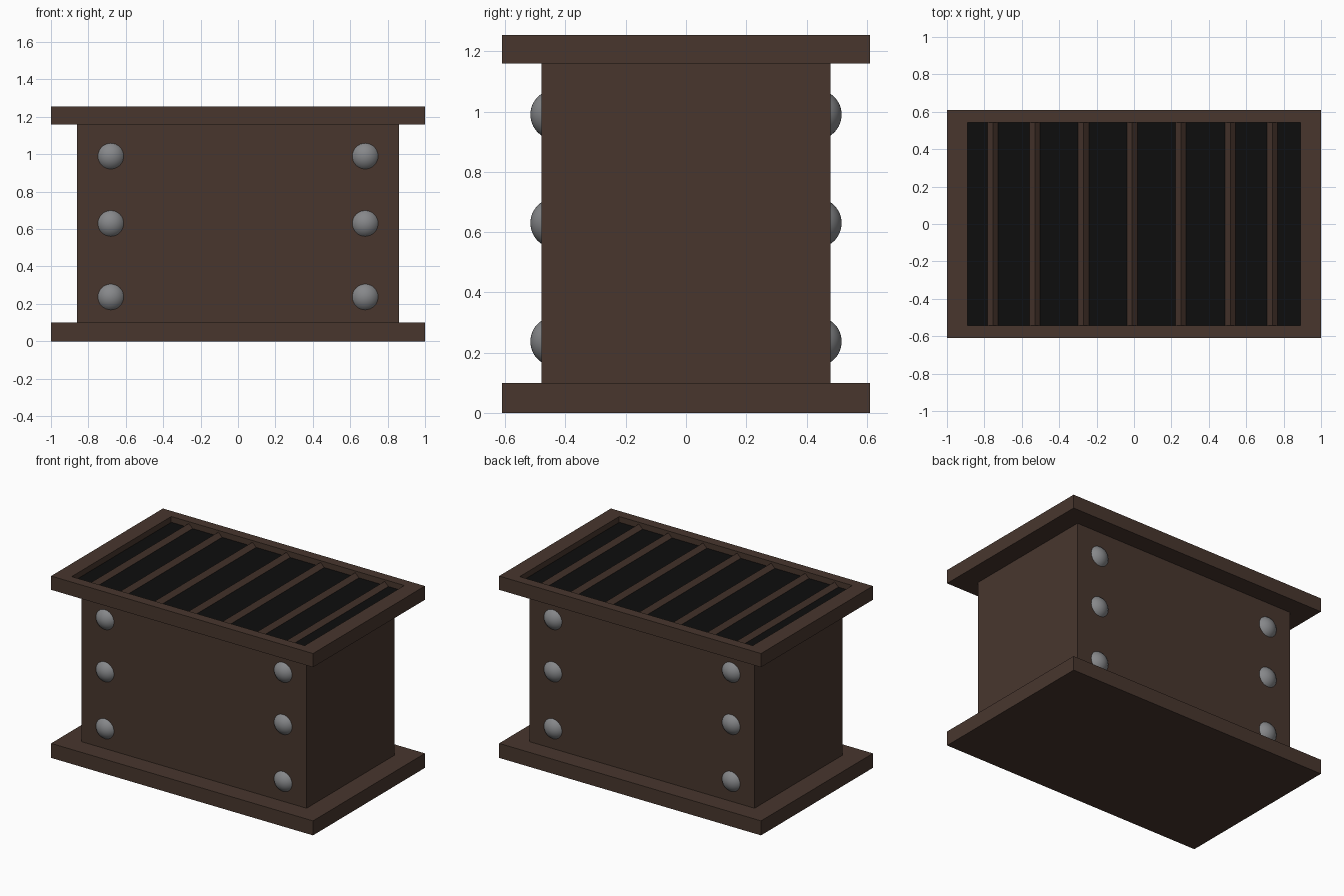
import bpy, bmesh
from math import radians, sin, cos
from mathutils import Matrix, Vector

old = bpy.data.objects.get("Cube")
if old:
    bpy.data.objects.remove(old, do_unlink=True)


def material(name, rgb):
    m = bpy.data.materials.new(name)
    m.use_nodes = True
    m.diffuse_color = (*rgb, 1)
    m.node_tree.nodes["Principled BSDF"].inputs["Base Color"].default_value = (*rgb, 1)
    return m


BROWN = material("dark brown", (0.065, 0.037, 0.027))
BLACK = material("black", (0.004, 0.004, 0.004))
GREY = material("steel grey", (0.24, 0.245, 0.255))


def finish(name, bm, mat):
    bmesh.ops.recalc_face_normals(bm, faces=bm.faces)
    mesh = bpy.data.meshes.new(name)
    bm.to_mesh(mesh)
    bm.free()
    mesh.materials.append(mat)
    obj = bpy.data.objects.new(name, mesh)
    bpy.context.collection.objects.link(obj)
    return obj


def box(bm, lo, hi):
    lo, hi = Vector(lo), Vector(hi)
    size = Matrix.Diagonal((*(hi - lo), 1))
    return bmesh.ops.create_cube(bm, size=1, matrix=Matrix.Translation((lo + hi) / 2) @ size)


# Base slab and body
W, D, TOP, RIM = 1.0, 0.61, 1.255, 1.16
for name, x, y, z0, z1 in (("base", W, D, 0, 0.1), ("body", 0.86, 0.48, 0.1, RIM)):
    bm = bmesh.new()
    box(bm, (-x, -y, z0), (x, y, z1))
    finish(name, bm, BROWN)

# Top frame: slab with a recessed tray, its floor painted black
IX, IY, FLOOR = 0.89, 0.543, 1.215
bm = bmesh.new()
box(bm, (-W, -D, RIM), (W, D, TOP))
bm.normal_update()
lid = max(bm.faces, key=lambda f: f.calc_center_median().z)
bmesh.ops.inset_individual(bm, faces=[lid], thickness=0.05)
for v in lid.verts:
    v.co.x = IX if v.co.x > 0 else -IX
    v.co.y = IY if v.co.y > 0 else -IY
floor = bmesh.ops.extrude_discrete_faces(bm, faces=[lid])["faces"][0]
for v in floor.verts:
    v.co.z = FLOOR
floor.material_index = 1
frame = finish("top_frame", bm, BROWN)
frame.data.materials.append(BLACK)

# Grate bars: square rods turned on edge
for i, x in enumerate((-0.755, -0.53, -0.27, -0.01, 0.25, 0.515, 0.74)):
    bm = bmesh.new()
    box(bm, (-0.02, -IY, -0.02), (0.02, IY, 0.02))
    bm.transform(Matrix.Translation((x, 0, FLOOR)) @ Matrix.Rotation(radians(45), 4, "Y"))
    finish(f"grate_bar_{i + 1}", bm, BROWN)

# Rivets: shallow domes spun from an arc, on the front and back
R, ANGLE = 0.083, radians(56)
for side, sign in (("front", -1), ("back", 1)):
    bm = bmesh.new()
    for x in (-0.68, 0.68):
        for z in (0.237, 0.63, 0.99):
            arc = [bm.verts.new((x + R * sin(a), sign * (0.48 + R * (cos(a) - cos(ANGLE))), z))
                   for a in (ANGLE * k / 8 for k in range(9))]
            edges = [bm.edges.new(pair) for pair in zip(arc, arc[1:])]
            bmesh.ops.spin(bm, geom=arc + edges, cent=(x, 0, z), axis=(0, 1, 0),
                           angle=radians(360), steps=32)
    bmesh.ops.remove_doubles(bm, verts=bm.verts, dist=0.0005)
    bmesh.ops.holes_fill(bm, edges=[e for e in bm.edges if e.is_boundary], sides=0)
    rivets = finish(f"{side}_rivets", bm, GREY)
    bpy.ops.object.select_all(action="DESELECT")
    rivets.select_set(True)
    bpy.context.view_layer.objects.active = rivets
    bpy.ops.object.shade_smooth_by_angle(angle=radians(30))
